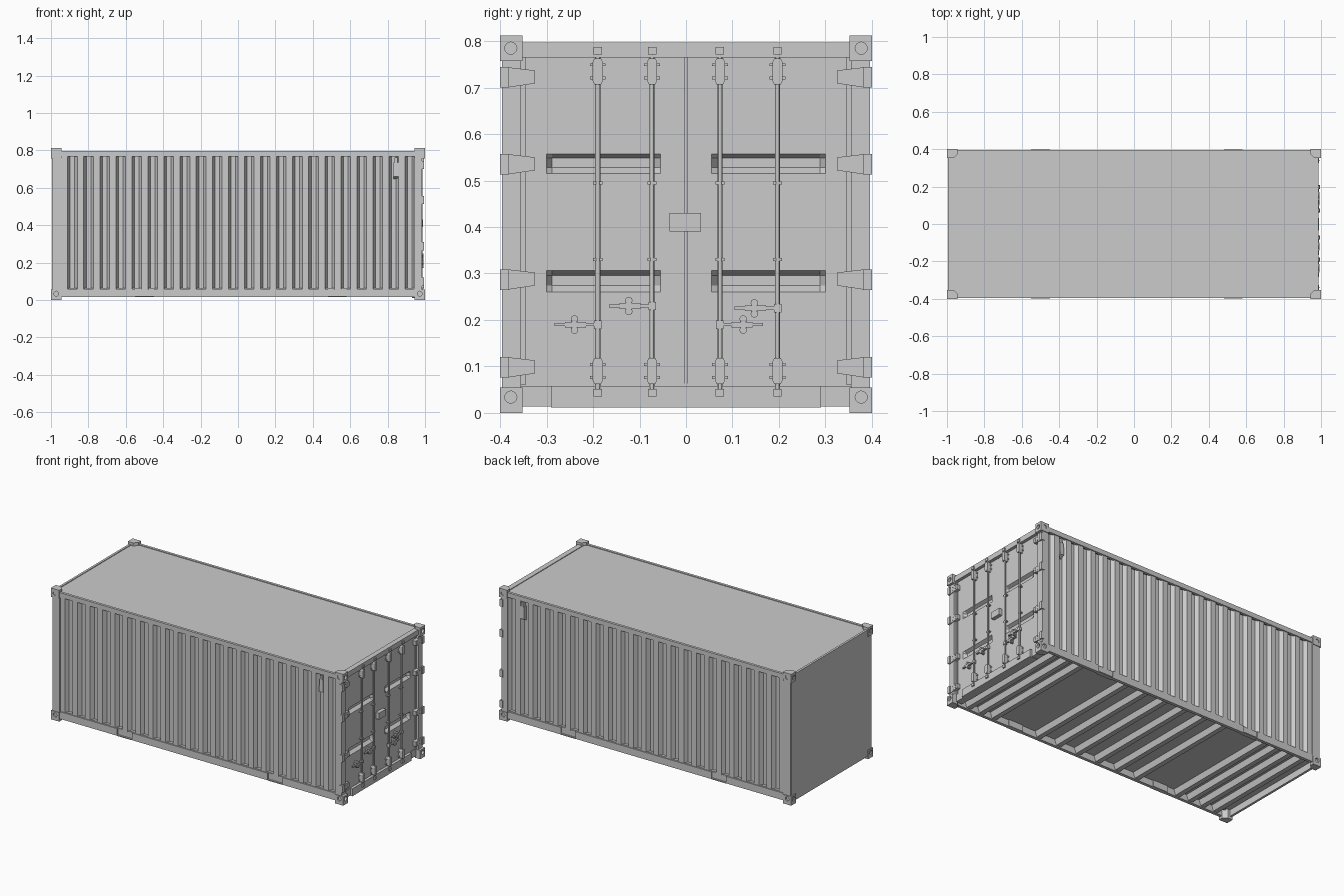
import bpy, bmesh, math
from mathutils import Matrix, Vector

if "Cube" in bpy.data.objects:
    bpy.data.objects.remove(bpy.data.objects["Cube"])


def finish(bm, name, mirror="", recalc=True):
    """Turn a bmesh into an object, mirrored over the named axes."""
    if recalc:
        bmesh.ops.recalc_face_normals(bm, faces=bm.faces)
    me = bpy.data.meshes.new(name)
    bm.to_mesh(me)
    bm.free()
    ob = bpy.data.objects.new(name, me)
    bpy.context.collection.objects.link(ob)
    if mirror:
        m = ob.modifiers.new("mirror", 'MIRROR')
        m.use_axis = ["X" in mirror, "Y" in mirror, False]
        m.use_mirror_merge = False
    return ob


def add_box(bm, x0, x1, y0, y1, z0, z1):
    mat = Matrix.Translation(((x0 + x1) / 2, (y0 + y1) / 2, (z0 + z1) / 2))
    mat = mat @ Matrix.Diagonal((x1 - x0, y1 - y0, z1 - z0, 1))
    bmesh.ops.create_cube(bm, size=1, matrix=mat)


def boxes(name, items, mirror=""):
    bm = bmesh.new()
    for b in items:
        add_box(bm, *b)
    return finish(bm, name, mirror)


def add_prism(bm, pts, offset):
    """Extrude a flat outline of 3D points by an offset."""
    f = bm.faces.new([bm.verts.new(p) for p in pts])
    r = bmesh.ops.extrude_face_region(bm, geom=[f], use_keep_orig=True)
    vs = [v for v in r["geom"] if isinstance(v, bmesh.types.BMVert)]
    bmesh.ops.translate(bm, verts=vs, vec=offset)


def add_cyl(bm, centre, r, length, axis, seg=12):
    rot = Vector((0, 0, 1)).rotation_difference(Vector(axis)).to_matrix().to_4x4()
    bmesh.ops.create_cone(bm, cap_ends=True, segments=seg, radius1=r, radius2=r,
                          depth=length, matrix=Matrix.Translation(centre) @ rot)


# corner castings with holes, four at the bottom and four at the top
for level, z0, z1, hole in (("bottom", 0, .055, .034), ("top", .757, .812, .785)):
    bm = bmesh.new()
    outline = [(1, .4), (.943, .4), (.943, .375), (.965, .352), (1, .352)]
    add_prism(bm, [(x, y, z0) for x, y in outline], (0, 0, z1 - z0))
    casting = finish(bm, level + "_corner_casting")
    bm = bmesh.new()
    add_cyl(bm, (1, .377, hole), .013, .03, (1, 0, 0), 16)
    side = bmesh.new()
    add_cyl(side, (.972, .4, hole), .013, .02, (0, 1, 0), 16)
    for cut in (bm, side):
        cutter = finish(cut, "hole_cutter")
        cutter.hide_render = True
        mod = casting.modifiers.new("hole", 'BOOLEAN')
        mod.operation, mod.solver, mod.object = 'DIFFERENCE', 'EXACT', cutter
        bpy.context.view_layer.objects.active = casting
        bpy.ops.object.modifier_apply(modifier=mod.name)
        bpy.data.objects.remove(cutter)
    mod = casting.modifiers.new("mirror", 'MIRROR')
    mod.use_axis = (True, True, False)
    mod.use_mirror_merge = False

# frame: posts, rails, header, roof, blank end, floor
boxes("door_post", [(.942, .985, .355, .396, .05, .76)], "Y")
boxes("rear_post", [(-.992, -.942, .36, .396, .05, .76)], "Y")
boxes("top_rail", [(-.992, .985, .38, .396, .768, .797)], "Y")
boxes("roof", [(-.992, .985, -.385, .385, .783, .793)])
boxes("blank_end_wall", [(-.994, -.98, -.39, .39, .015, .797)])
boxes("door_header", [(.955, .987, -.37, .37, .765, .797)])
boxes("floor", [(-.985, .965, -.385, .385, .055, .063)])
boxes("door_sill", [(.93, .985, -.29, .29, .012, .058),
                    (.93, .972, -.355, .355, .014, .058)])

# bottom side rails, with the fork pockets set into them
POCKETS = ((-.55, -.45), (.48, .58))
edges = [-.96] + [v for p in POCKETS for v in p] + [.96]
boxes("bottom_rail", [(edges[i], edges[i + 1], .376, .395, .016, .06)
                      for i in (0, 2, 4)], "Y")
boxes("fork_pocket", [(a, b, .37, .388, .018, .06) for a, b in POCKETS] +
      [(a, b, .37, .397, .016, .022) for a, b in POCKETS], "Y")

# floor cross members: sloped web and a lower flange
bm = bmesh.new()
beams = [.86, .77, .68] + [.36 - .14 * i for i in range(6)] + [-.63, -.72, -.81, -.9]
for x in beams:
    pts = [(x - .02, .056), (x - .012, .022), (x + .018, .022), (x + .03, .056)]
    add_prism(bm, [(px, -.377, pz) for px, pz in pts], (0, .754, 0))
finish(bm, "cross_member")

# corrugated side walls
bm = bmesh.new()
N, X0, X1 = 22, -.945, .945
step = (X1 - X0) / N
profile = []
for i in range(N):
    x = X0 + i * step
    for t, y in ((0, .39), (.40, .39), (.56, .368), (.84, .368)):
        profile.append((x + t * step, y))
profile.append((X1, .39))
rows = [[bm.verts.new((x, y, z)) for x, y in profile] for z in (.055, .775)]
for i in range(len(profile) - 1):
    bm.faces.new((rows[0][i + 1], rows[0][i], rows[1][i], rows[1][i + 1]))
finish(bm, "corrugated_side_wall", "Y", recalc=False)

# vent cover near the door end of each side
bm = bmesh.new()
add_prism(bm, [(.832, .366, .735), (.832, .393, .735), (.832, .396, .66),
               (.832, .366, .645)], (.026, 0, 0))
add_box(bm, .838, .852, .37, .395, .735, .762)
finish(bm, "side_vent", "Y")

# door leaves: sheet with two sunken channels per leaf
bm = bmesh.new()
ys = [.003, .055, .068, .288, .3, .357]
zs = [.058, .26, .274, .296, .306, .515, .528, .548, .557, .767]
DOOR = .968
grid = [[bm.verts.new((DOOR - (.02 if j in (2, 3) and k in (2, 3, 6, 7) else 0), y, z))
         for k, z in enumerate(zs)] for j, y in enumerate(ys)]
for j in range(len(ys) - 1):
    for k in range(len(zs) - 1):
        bm.faces.new((grid[j][k], grid[j + 1][k], grid[j + 1][k + 1], grid[j][k + 1]))
finish(bm, "door_leaf", "Y", recalc=False)
boxes("door_seal", [(.94, .964, -.012, .012, .058, .767)])
boxes("door_edge_trim", [(.96, .972, .345, .356, .06, .765)], "Y")
boxes("door_plates", [(.966, .99, -.035, .032, .39, .43)])

# hinges wrapping round the door posts
bm = bmesh.new()
for z in (.098, .287, .535, .722):
    add_prism(bm, [(.967, y, z + h) for y, h in
                   ((.385, -.022), (.325, -.013), (.325, .015), (.385, .022))], (.022, 0, 0))
    add_box(bm, .974, .995, .382, .4, z - .022, z + .022)
    for y, h in ((.34, .006), (.34, -.006), (.36, .009), (.36, -.009)):
        add_cyl(bm, (.99, y, z + h), .002, .004, (1, 0, 0), 6)
finish(bm, "hinge", "Y")

# lock rods with brackets, end cams and guides
RODS = (-.19, -.073, .073, .197)
rods, fit = bmesh.new(), bmesh.new()
for y in RODS:
    add_cyl(rods, (.982, y, .412), .0055, .75, (0, 0, 1))
    for z in (.09, .735):
        add_prism(fit, [(.967, y + a, z + b) for a, b in
                        ((-.007, -.028), (.007, -.028), (.011, -.02), (.011, .02),
                         (.007, .028), (-.007, .028), (-.011, .02), (-.011, -.02))],
                  (.028, 0, 0))
        for h in (-.014, .014):
            add_box(fit, .967, .975, y - .017, y + .017, z + h - .003, z + h + .003)
    for z in (.043, .779):
        add_box(fit, .967, .993, y - .009, y + .009, z - .008, z + .008)
    for z in (.33, .495):
        add_box(fit, .967, .986, y - .01, y + .01, z - .003, z + .003)
rod_ob = finish(rods, "lock_rod")
finish(fit, "rod_bracket")
bpy.context.view_layer.objects.active = rod_ob
rod_ob.select_set(True)
bpy.ops.object.shade_smooth_by_angle()

# door handles: lever from each rod, with a catch along it
bm = bmesh.new()
for y, side, z in ((-.19, -1, .19), (-.073, -1, .23), (.197, -1, .225), (.073, 1, .19)):
    ends = sorted((y, y + side * .093))
    add_box(bm, .978, .988, *ends, z - .0035, z + .0035)
    c = y + side * .05
    grip = sorted((y + side * .025, y + side * .07))
    add_box(bm, .978, .991, *grip, z - .006, z + .006)
    add_box(bm, .974, .99, y - .008, y + .008, z - .009, z + .009)
    add_box(bm, .967, .985, c - .007, c + .007, z - .012, z + .012)
    for h in (-.012, .012):
        add_cyl(bm, (.98, c, z + h), .008, .026, (1, 0, 0), 10)
finish(bm, "door_handle")
